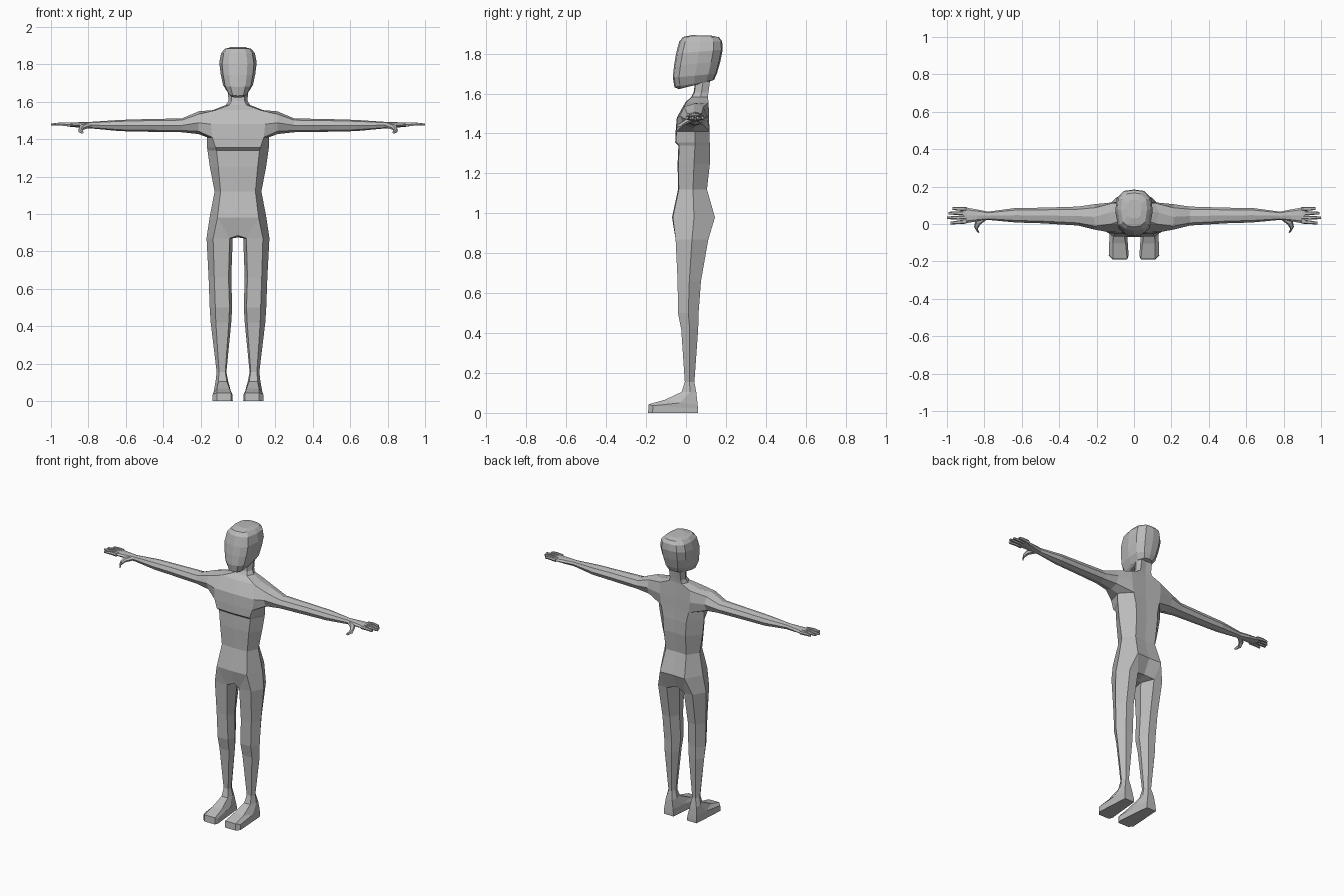
import bpy, bmesh
from mathutils import Matrix, Vector

grey = bpy.data.materials.new("plain_grey")
grey.diffuse_color = (0.5, 0.5, 0.5, 1)


def ring(bm, pts):
    return [bm.verts.new(p) for p in pts]


def skin(bm, a, b, closed=True, skip=()):
    """Bridge two rings of equal length with quads."""
    n = len(a)
    for i in range(n if closed else n - 1):
        if i not in skip:
            j = (i + 1) % n
            bm.faces.new((a[i], a[j], b[j], b[i]))


def loft(bm, rings, closed=True):
    for a, b in zip(rings, rings[1:]):
        skin(bm, a, b, closed)


def finish(bm, name):
    """Mirror the half mesh across x = 0, weld it and make the object."""
    bmesh.ops.mirror(bm, geom=bm.verts[:] + bm.edges[:] + bm.faces[:],
                     matrix=Matrix(), merge_dist=0.0005, axis='X')
    bmesh.ops.remove_doubles(bm, verts=bm.verts[:], dist=0.0005)
    bmesh.ops.recalc_face_normals(bm, faces=bm.faces[:])
    me = bpy.data.meshes.new(name)
    bm.to_mesh(me)
    bm.free()
    me.materials.append(grey)
    ob = bpy.data.objects.new(name, me)
    bpy.context.collection.objects.link(ob)
    return ob


# ---- body: torso and neck half rings (z, front x, side x, back x, front y, side y, back y)
bm = bmesh.new()
torso_rows = [
    (0.98, .110, .152, .090, -.066, .040, .145),
    (1.12, .093, .125, .075, -.036, .035, .105),
    (1.25, .105, .150, .080, -.038, .040, .120),
    (1.34, .115, .163, .085, -.034, .045, .120),
    (1.355, .120, .165, .088, -.050, .045, .119),
    (1.41, .138, .165, .100, -.048, .045, .117),
    (1.48, .145, .150, .110, -.042, .045, .116),
    (1.555, .120, .135, .110, .000, .060, .113),
    (1.583, .045, .064, .045, .030, .072, .110),
    (1.605, .035, .051, .040, .042, .078, .112),
    (1.66, .035, .054, .040, .050, .085, .120)]
t = [ring(bm, [(0, yf - .004, z), (p, yf, z), (w, ys, z), (q, yb, z), (0, yb - .004, z)])
     for z, p, w, q, yf, ys, yb in torso_rows]
for k in range(len(t) - 1):
    # the sides stay open at the shoulder, where the arm joins
    skin(bm, t[k], t[k + 1], False, skip=(1, 2) if k in (5, 6) else ())
low, mid, top = t[5], t[6], t[7]
bm.verts.remove(mid[2])

# ---- arm and palm rings (x, front y, back y, bottom z, top z)
arm_rows = [
    (.21, -.030, .106, 1.427, 1.549),
    (.30, -.008, .093, 1.437, 1.511),
    (.50, .004, .087, 1.440, 1.507),
    (.63, .008, .086, 1.443, 1.503),
    (.78, .022, .066, 1.457, 1.493),
    (.84, .014, .078, 1.461, 1.491),
    (.915, .002, .091, 1.468, 1.488)]
arm = [[top[2], top[1], mid[1], low[1], low[2], low[3], mid[3], top[3]]]
for x, yf, yb, zb, zt in arm_rows:
    yc, zc, d, h = (yf + yb) / 2, (zb + zt) / 2, (yb - yf) / 2, (zt - zb) / 2
    arm.append(ring(bm, [(x, yc + a * d, zc + b * h) for a, b in
                         [(0, 1), (-.72, .75), (-1, 0), (-.72, -.75),
                          (0, -1), (.72, -.75), (1, 0), (.72, .75)]]))
loft(bm, arm)
bm.faces.new(arm[-1])

# ---- leg rings (z, inner x, outer x, front y, back y)
leg_rows = [
    (.87, .028, .168, -.052, .112),
    (.66, .036, .157, -.042, .075),
    (.50, .031, .151, -.040, .063),
    (.42, .036, .146, -.024, .061),
    (.155, .062, .114, -.006, .042)]
legs = []
for z, xi, xo, yf, yb in leg_rows:
    w, ym = xo - xi, yf * .5 + yb * .5
    legs.append(ring(bm, [(xo - .25 * w, yf, z), (xo, ym, z), (xo - .3 * w, yb, z),
                          (xi + .25 * w, yb, z), (xi, ym, z), (xi + .12 * w, yf, z)]))

# ---- foot rings continue the leg down to the sole
foot = [
    [(.105, -.022, .105), (.120, .02, .105), (.112, .052, .10),
     (.065, .052, .10), (.052, .02, .105), (.060, -.022, .105)],
    [(.113, -.105, .066), (.130, -.03, .05), (.118, .058, .045),
     (.055, .058, .045), (.038, -.03, .05), (.045, -.105, .066)],
    [(.113, -.187, .043), (.135, -.165, .036), (.120, .06, .02),
     (.050, .06, .02), (.029, -.165, .036), (.037, -.187, .043)],
    [(.113, -.19, 0), (.135, -.168, 0), (.120, .06, 0),
     (.050, .06, 0), (.028, -.168, 0), (.037, -.19, 0)]]
legs += [ring(bm, r) for r in foot]
loft(bm, legs)
bm.faces.new(legs[-1])

# ---- hips and crotch join torso and leg
hip, thigh = t[0], legs[0]
cf, cm, cb = ring(bm, [(0, -.040, .885), (0, .03, .875), (0, .095, .885)])
for f in [(hip[1], hip[2], thigh[1], thigh[0]), (hip[2], hip[3], thigh[2], thigh[1]),
          (hip[0], hip[1], thigh[5], cf), (hip[1], thigh[0], thigh[5]),
          (hip[3], hip[4], cb, thigh[3]), (hip[3], thigh[3], thigh[2]),
          (cf, thigh[5], thigh[4], cm), (cm, thigh[4], thigh[3], cb)]:
    bm.faces.new(f)
finish(bm, "body")

# ---- head half rings (front z, back z, front y, back y, half width)
bm = bmesh.new()
head_rows = [
    (1.622, 1.662, -.035, .120, .040),
    (1.632, 1.668, -.058, .140, .055),
    (1.68, 1.70, -.066, .155, .080),
    (1.74, 1.76, -.060, .172, .093),
    (1.80, 1.82, -.050, .184, .100),
    (1.86, 1.862, -.034, .181, .090),
    (1.884, 1.882, -.015, .166, .070),
    (1.893, 1.89, .030, .130, .040)]
outline = [(0, 0), (.5, .03), (.85, .14), (1, .5), (.93, .8), (.55, .97), (0, 1)]
head = [ring(bm, [(w * u, yf + (yb - yf) * v, zf + (zb - zf) * v) for u, v in outline])
        for zf, zb, yf, yb, w in head_rows]
loft(bm, head, False)
bm.faces.new(head[0])
bm.faces.new(head[-1])
bmesh.ops.dissolve_degenerate(bm, dist=0.0001, edges=bm.edges[:])
finish(bm, "head")


# ---- fingers and thumbs: tapered six-sided sticks along a path of (point, half width, half height)
def stick(bm, path, across):
    rings = []
    for p, w, h in path:
        c, a, up = Vector(p), Vector(across), Vector((0, 0, 1))
        rings.append(ring(bm, [c + a * (w * u) + up * (h * v) for u, v in
                               [(1, 0), (.6, 1), (-.6, 1), (-1, 0), (-.6, -1), (.6, -1)]]))
    loft(bm, rings)
    bm.faces.new(rings[0])
    bm.faces.new(rings[-1])


bm = bmesh.new()
for y0, y1, tip in [(.013, .005, .98), (.035, .033, 1.0), (.058, .058, .992), (.080, .083, .97)]:
    stick(bm, [((.895, y0, 1.478), .011, .010), ((.94, (y0 + y1) / 2, 1.481), .010, .009),
               ((tip, y1, 1.478), .007, .006)], (0, 1, 0))
finish(bm, "fingers")

bm = bmesh.new()
stick(bm, [((.80, .035, 1.475), .020, .013), ((.835, .005, 1.463), .016, .012),
           ((.845, -.02, 1.448), .011, .010), ((.832, -.046, 1.436), .007, .006)], (.9, .43, 0))
finish(bm, "thumbs")
